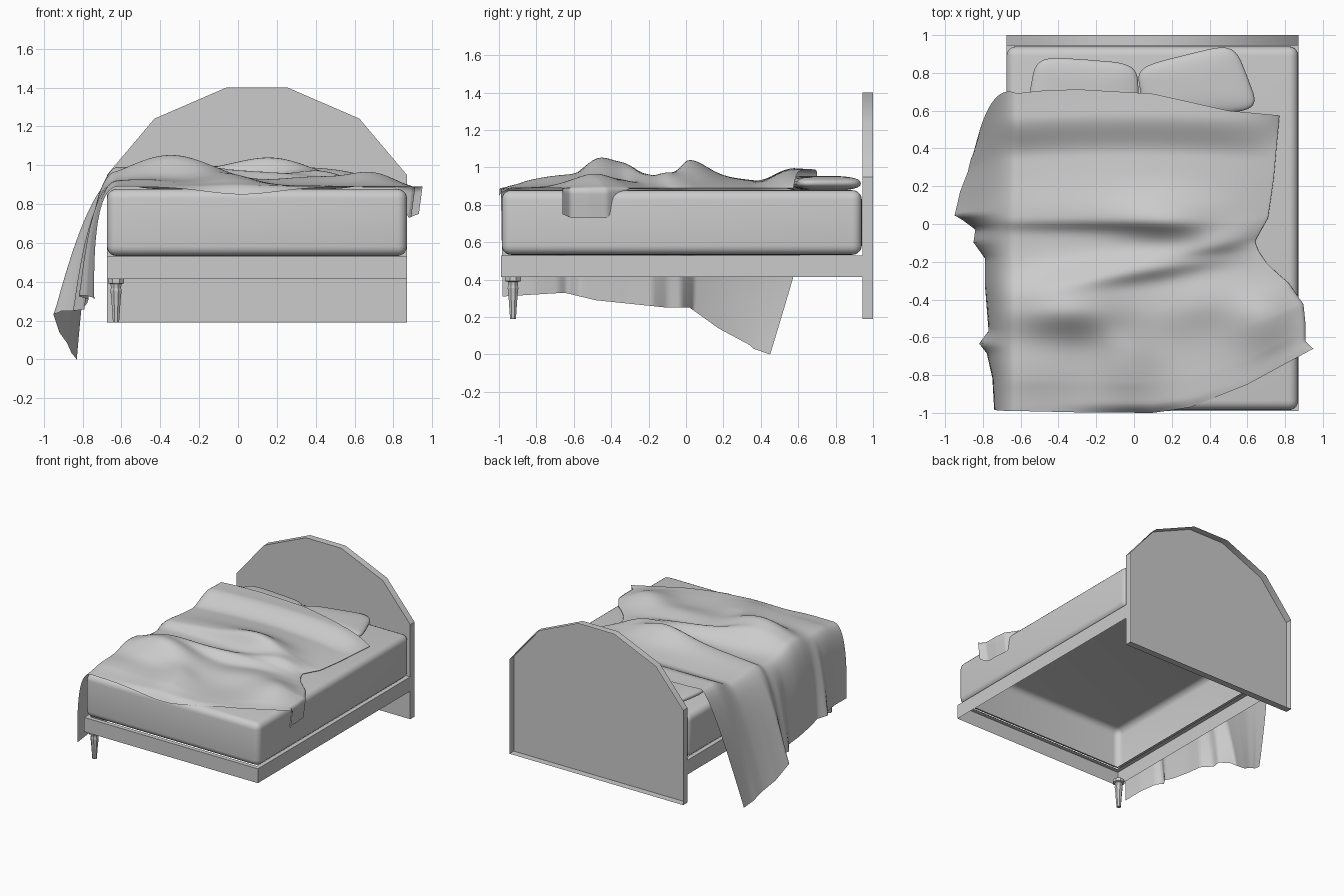
import bpy, bmesh, math
from mathutils import Vector

if "Cube" in bpy.data.objects:
    bpy.data.objects.remove(bpy.data.objects["Cube"])


def finish(name, bm, smooth=None):
    me = bpy.data.meshes.new(name)
    bm.to_mesh(me)
    bm.free()
    ob = bpy.data.objects.new(name, me)
    bpy.context.collection.objects.link(ob)
    if smooth:
        bpy.ops.object.select_all(action='DESELECT')
        ob.select_set(True)
        bpy.context.view_layer.objects.active = ob
        bpy.ops.object.shade_smooth_by_angle(angle=math.radians(smooth))
    return ob


def box(lo, hi):
    bm = bmesh.new()
    bmesh.ops.create_cube(bm, size=1)
    for v in bm.verts:
        v.co = [a + (b - a) * (c + 0.5) for a, b, c in zip(lo, hi, v.co)]
    return bm


def lerp(a, b, t):
    return a + (b - a) * t


def curve(pts, t):
    # piecewise linear lookup through (parameter, value) pairs
    for (a, va), (b, vb) in zip(pts, pts[1:]):
        if t <= b:
            return lerp(va, vb, max(0, (t - a) / (b - a)))
    return pts[-1][1]


def grid_faces(bm, rows):
    for r0, r1 in zip(rows, rows[1:]):
        for i in range(len(r0) - 1):
            bm.faces.new((r0[i], r0[i + 1], r1[i + 1], r1[i]))


X0, X1 = -0.675, 0.87

# Headboard: faceted arch shell, open at the back
bm = bmesh.new()
half = [(X0, 0.19), (X0, 0.95), (-0.43, 1.24), (-0.06, 1.40)]
outline = half + [(X0 + X1 - x, z) for x, z in reversed(half)]
front = [bm.verts.new((x, 0.945, z)) for x, z in outline]
back = [bm.verts.new((x, 1.0, z)) for x, z in outline]
bm.faces.new(front)
grid_faces(bm, [front + front[:1], back + back[:1]])
bmesh.ops.recalc_face_normals(bm, faces=bm.faces)
finish("headboard", bm, 40)

# Bed frame: thin rails with a ledge, open in the middle
bm = box((X0, -0.99, 0.415), (X1, 0.945, 0.53))
bm.normal_update()
top = [f for f in bm.faces if f.normal.z > 0.5]
bottom = [f for f in bm.faces if f.normal.z < -0.5]
bmesh.ops.inset_region(bm, faces=top, thickness=0.05)
bmesh.ops.delete(bm, geom=top + bottom, context='FACES')
finish("bed_frame", bm)

# Mattress: rounded box, hollow underneath
bm = box((X0, -0.985, 0.533), (X1, 0.94, 0.878))
bmesh.ops.bevel(bm, geom=bm.edges[:], offset=0.05, segments=5, profile=0.5, affect='EDGES')
bm.normal_update()
bmesh.ops.delete(bm, geom=[f for f in bm.faces if f.normal.z < -0.99], context='FACES')
finish("mattress", bm, 40)

# Front leg: octagonal turned post
bm = bmesh.new()
rings = []
for r, z in [(0.045, 0.415), (0.045, 0.392), (0.03, 0.388), (0.028, 0.368),
             (0.031, 0.355), (0.026, 0.31), (0.017, 0.19)]:
    rings.append([bm.verts.new((-0.628 + r * math.cos(math.tau * (k + .5) / 8),
                                -0.925 + r * math.sin(math.tau * (k + .5) / 8), z)) for k in range(8)])
grid_faces(bm, [r + r[:1] for r in rings])
bm.faces.new(rings[0])
bm.faces.new(rings[-1])
bmesh.ops.recalc_face_normals(bm, faces=bm.faces)
finish("front_leg", bm)


# Pillows: puffed rounded quads
def pillow(name, corners, z0, z1):
    a, b, c, d = [Vector(p) for p in corners]
    bm = bmesh.new()
    bmesh.ops.create_uvsphere(bm, u_segments=40, v_segments=20, radius=1)
    sq = lambda v, e: math.copysign(abs(v) ** e, v)
    for v in bm.verts:
        r = math.hypot(v.co.x, v.co.y) ** 0.7
        th = math.atan2(v.co.y, v.co.x)
        u = (r * sq(math.cos(th), 0.4) + 1) / 2
        w = (r * sq(math.sin(th), 0.4) + 1) / 2
        p = a.lerp(b, u).lerp(d.lerp(c, u), w)
        v.co = (p.x, p.y, lerp(z0, z1, (sq(v.co.z, 0.8) + 1) / 2))
    finish(name, bm, 60)


pillow("left_pillow", [(-0.58, 0.53), (0.03, 0.50), (0.02, 0.85), (-0.52, 0.89)], 0.875, 0.955)
pillow("right_pillow", [(0.06, 0.56), (0.67, 0.60), (0.53, 0.96), (0.01, 0.83)], 0.875, 0.955)

# Duvet: rumpled top, long drape on the left, short flap on the right
FRONT = [(-0.7, -0.988), (-0.3, -0.997), (0.1, -1.0), (0.3, -0.97), (0.6, -0.85), (0.95, -0.66)]
BACK = [(-0.72, 0.68), (-0.5, 0.705), (-0.3, 0.713), (0.1, 0.69), (0.5, 0.60), (0.77, 0.575)]
RIGHT = [(0, 0.95), (.05, 0.91), (.13, 0.91), (.21, 0.90), (.32, 0.82), (.43, 0.70),
         (.48, 0.66), (.52, 0.64), (.6, 0.71), (.75, 0.74), (1, 0.77)]
FLAP = [(0, 0.14), (.06, 0.16), (.21, 0.16), (.26, 0.10), (.33, 0.005), (1, 0.002)]
HEM_X = [(0, -.74), (.1, -.75), (.18, -.78), (.21, -.82), (.25, -.77), (.4, -.79), (.48, -.79),
         (.53, -.85), (.57, -.84), (.62, -.95), (.72, -.92), (.8, -.88), (.9, -.85), (1, -.83)]
HEM_Y = [(0, -.98), (.2, -.65), (.6, .02), (.85, .34), (1, .45)]
HEM_Z = [(0, .31), (.2, .33), (.3, .29), (.53, .25), (.6, .25), (.72, .14), (.88, .03), (1, 0)]
# rumples: x, y, width x, width towards front, width towards back, height, tilt
BUMPS = [(-.35, -.45, .22, .10, .13, .155, 0), (.2, 0, .2, .06, .10, .095, -.05),
         (-.2, .02, .42, .03, .12, .05, 0), (.72, -.48, .14, .12, .10, .095, .1),
         (.05, -.24, .33, .04, .07, .065, .17), (-.05, -.68, .12, .16, .10, .055, -.3),
         (.0, .25, .5, .2, .2, .04, 0), (.4, -.4, .2, .1, .12, .045, .2),
         (-.5, -.75, .2, .12, .12, .03, 0), (.5, -.1, .16, .03, .06, .055, .15)]


def height(x, y):
    h = 0.006
    for bx, by, sx, sf, sb, amp, tilt in BUMPS:
        dx = x - bx
        dy = y - by - tilt * dx
        h += amp * math.exp(-0.5 * ((dx / sx) ** 2 + (dy / (sf if dy < 0 else sb)) ** 2))
    k = min(1, max(0, (y - 0.36) / 0.22 + 0.25 * (x * x - 0.1)))
    return h + 0.09 * k * k * (3 - 2 * k)


NT, ND, NS, NF = 100, 22, 80, 5
XL = -0.62
bm = bmesh.new()
rows = []
for j in range(NT + 1):
    t = j / NT
    xr = curve(RIGHT, t)

    def top_point(s):
        x = lerp(XL, xr, s)
        y = lerp(curve(FRONT, x), curve(BACK, x), t)
        fade = (1 - s ** 9) * min(1, t / 0.09) ** 0.6
        z = 0.89 + height(x, y) * fade
        z -= 0.04 * max(0, 1 - t / 0.022) * math.exp(-((x - 0.02) / 0.27) ** 2)
        return Vector((x, y, z))

    start = top_point(0)
    hem = Vector((curve(HEM_X, t), curve(HEM_Y, t), curve(HEM_Z, t)))
    mid = Vector((-0.75 - 0.015 * math.sin(math.pi * t) ** 2,
                  start.y + 0.06 * t ** 4, start.z - 0.005))
    row = []
    for i in range(ND):
        d = 1 - i / ND
        row.append(start * (1 - d) ** 2 + mid * 2 * d * (1 - d) + hem * d * d)
    row += [top_point(i / NS) for i in range(NS + 1)]
    end, drop = row[-1], curve(FLAP, t)
    for i in range(1, NF + 1):
        f = i / NF
        row.append(end + Vector((-0.02 * f * drop / 0.15, 0, -drop * f)))
    rows.append([bm.verts.new(p) for p in row])
grid_faces(bm, rows)
bmesh.ops.smooth_vert(bm, verts=[v for v in bm.verts if not v.is_boundary], factor=0.5,
                      use_axis_x=True, use_axis_y=True, use_axis_z=True)
finish("duvet", bm, 80)
